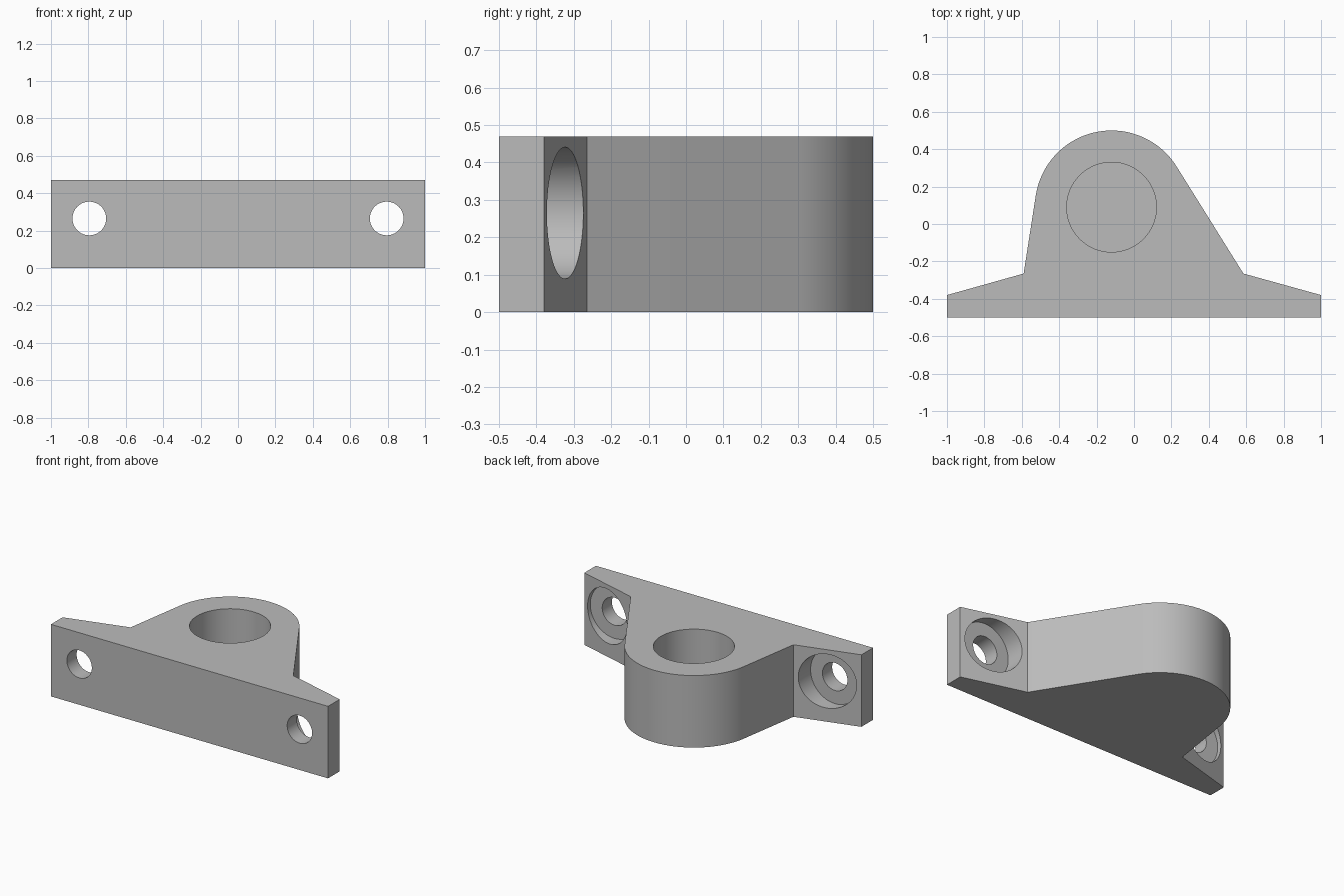
import bpy, bmesh, math
from mathutils import Vector, Matrix

cube = bpy.data.objects.get("Cube")
if cube:
    bpy.data.objects.remove(cube)

HEIGHT = 0.47
BOSS = Vector((-0.12, 0.09))      # centre of the round boss
BOSS_R = 0.41
BORE_R = 0.24
FLOOR = 0.06                      # thickness under the blind bore
BOLT_X, BOLT_Z = 0.795, 0.265

grey = bpy.data.materials.new("plain grey")
grey.use_nodes = True
colour = (0.5, 0.5, 0.5, 1)
grey.diffuse_color = colour
grey.node_tree.nodes["Principled BSDF"].inputs["Base Color"].default_value = colour


def add_object(name, bm):
    mesh = bpy.data.meshes.new(name)
    bm.to_mesh(mesh)
    bm.free()
    obj = bpy.data.objects.new(name, mesh)
    bpy.context.collection.objects.link(obj)
    mesh.materials.append(grey)
    return obj


def cylinder(name, radius, start, end):
    """Cylinder running from start to end."""
    start, end = Vector(start), Vector(end)
    axis = end - start
    turn = axis.to_track_quat('Z', 'Y').to_matrix().to_4x4()
    bm = bmesh.new()
    bmesh.ops.create_cone(bm, cap_ends=True, segments=64, radius1=radius, radius2=radius,
                          depth=axis.length,
                          matrix=Matrix.Translation((start + end) / 2) @ turn)
    return add_object(name, bm)


def tangent_angle(point, side):
    """Angle on the boss where a line from point touches it."""
    d = point - BOSS
    return math.atan2(d.y, d.x) + side * math.acos(BOSS_R / d.length)


# Bracket outline: flat front, tapered wings, webs tangent to the boss
right_root, left_root = Vector((-0.59, -0.265)), Vector((0.585, -0.265))
a0 = tangent_angle(left_root, 1)
a1 = tangent_angle(right_root, -1) % math.tau
steps = 48
outline = [Vector((-1, -0.5)), Vector((1, -0.5)), Vector((1, -0.38)), left_root]
for i in range(steps + 1):
    a = a0 + (a1 - a0) * i / steps
    outline.append(BOSS + BOSS_R * Vector((math.cos(a), math.sin(a))))
outline += [right_root, Vector((-1, -0.38))]

bm = bmesh.new()
base = bm.faces.new([bm.verts.new((p.x, p.y, 0)) for p in outline])
top = bmesh.ops.extrude_face_region(bm, geom=[base])
bmesh.ops.translate(bm, vec=(0, 0, HEIGHT),
                    verts=[v for v in top["geom"] if isinstance(v, bmesh.types.BMVert)])
bmesh.ops.recalc_face_normals(bm, faces=bm.faces)
bracket = add_object("mounting_bracket", bm)

# Blind bore, then a bolt hole and counterbore in each wing
cutters = [cylinder("bore_cutter", BORE_R, (*BOSS, FLOOR), (*BOSS, 1))]
for side, x in (("left", BOLT_X), ("right", -BOLT_X)):
    cutters.append(cylinder(side + "_bolt_cutter", 0.09, (x, -0.7, BOLT_Z), (x, -0.2, BOLT_Z)))
    cutters.append(cylinder(side + "_counterbore_cutter", 0.176,
                            (x, -0.4, BOLT_Z), (x, -0.1, BOLT_Z)))

bpy.ops.object.select_all(action='DESELECT')
bracket.select_set(True)
bpy.context.view_layer.objects.active = bracket
for cutter in cutters:
    cutter.hide_render = True
    mod = bracket.modifiers.new(cutter.name, 'BOOLEAN')
    mod.operation, mod.solver, mod.object = 'DIFFERENCE', 'EXACT', cutter
    bpy.ops.object.modifier_apply(modifier=mod.name)
    bpy.data.objects.remove(cutter)

bpy.ops.object.shade_smooth_by_angle(angle=math.radians(20))
